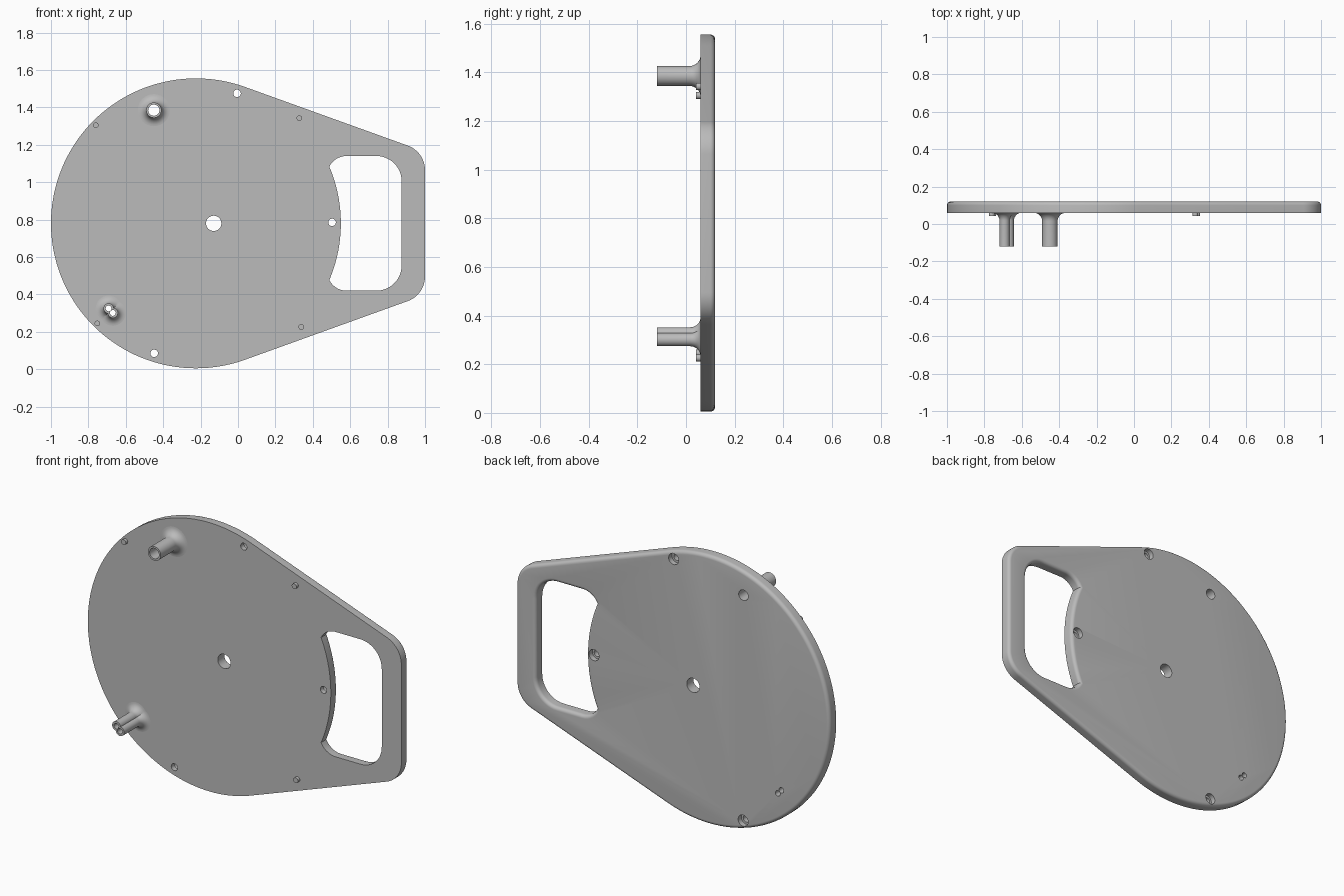
import bpy, bmesh
from math import sin, cos, radians, pi, hypot

if "Cube" in bpy.data.objects:
    bpy.data.objects.remove(bpy.data.objects["Cube"], do_unlink=True)

grey = bpy.data.materials.new("grey_plastic")
grey.use_nodes = True
GREY = (0.5, 0.5, 0.5, 1)
grey.diffuse_color = GREY
grey.node_tree.nodes["Principled BSDF"].inputs["Base Color"].default_value = GREY

MID = 0.78                  # height of the plate's centre line
FRONT, BACK = 0.06, 0.12    # plate faces
TIP = -0.12                 # free end of the posts
ROUND = 0.02                # rounding of the rear edges


def arc(cx, cz, r, a0, a1, n):
    angles = [radians(a0 + (a1 - a0) * i / n) for i in range(n + 1)]
    return [(cx + r * cos(a), cz + r * sin(a)) for a in angles]


def mirrored(upper):
    """Close an upper half outline with its reflection, dropping doubles."""
    pts = []
    for p in upper + [(x, 2 * MID - z) for x, z in reversed(upper)]:
        if not pts or hypot(p[0] - pts[-1][0], p[1] - pts[-1][1]) > 0.005:
            pts.append(p)
    return pts


def offset(pts, d):
    """Move an anticlockwise outline outward by d."""
    normals = []
    for (x0, z0), (x1, z1) in zip(pts, pts[1:] + pts[:1]):
        length = hypot(x1 - x0, z1 - z0)
        normals.append(((z1 - z0) / length, (x0 - x1) / length))
    out = []
    for i, (x, z) in enumerate(pts):
        (ax, az), (bx, bz) = normals[i - 1], normals[i]
        k = d / (1 + ax * bx + az * bz)
        out.append((x + (ax + bx) * k, z + (az + bz) * k))
    return out


def skin(name, rings):
    """Solid through a stack of (y, outline) rings."""
    bm = bmesh.new()
    loops = [[bm.verts.new((x, y, z)) for x, z in pts] for y, pts in rings]
    n = len(loops[0])
    for a, b in zip(loops, loops[1:]):
        for i in range(n):
            j = (i + 1) % n
            bm.faces.new((a[i], a[j], b[j], b[i]))
    bm.faces.new(loops[0])
    bm.faces.new(loops[-1])
    bmesh.ops.recalc_face_normals(bm, faces=bm.faces)
    mesh = bpy.data.meshes.new(name)
    bm.to_mesh(mesh)
    bm.free()
    mesh.materials.append(grey)
    ob = bpy.data.objects.new(name, mesh)
    bpy.context.collection.objects.link(ob)
    return ob


def turned(name, x, z, profile, n=32):
    """Round part along y from (y, radius) pairs."""
    return skin(name, [(y, arc(x, z, r, 0, 360, n)[:-1]) for y, r in profile])


def rounded_slab(name, pts, sign, start, end=None):
    """Slab whose rear rim curves inward (-1) or flares outward (+1)."""
    rings = [(start, pts)]
    for i in range(7):
        t = i / 6 * pi / 2
        rings.append((BACK - ROUND + ROUND * sin(t),
                      offset(pts, sign * ROUND * (1 - cos(t)))))
    if end:
        rings.append((end, offset(pts, sign * ROUND)))
    return skin(name, rings)


def combine(ob, others, operation):
    """Apply booleans and remove the helper solids."""
    bpy.context.view_layer.objects.active = ob
    for other in others:
        mod = ob.modifiers.new("combine", "BOOLEAN")
        mod.operation, mod.solver, mod.object = operation, "EXACT", other
        bpy.ops.object.modifier_apply(modifier=mod.name)
        bpy.data.objects.remove(other, do_unlink=True)


def post(name, x, z, r, flare):
    """Post with a curved flare where it meets the plate."""
    profile = [(TIP, r)]
    for i in range(9):
        t = i / 8 * pi / 2
        profile.append((FRONT - flare + flare * sin(t), r + flare * (1 - cos(t))))
    profile.append((FRONT + 0.002, r + flare))
    return turned(name, x, z, profile)


def bore(x, z, r):
    return turned("bore_cutter", x, z, [(TIP - 0.02, r), (BACK + 0.02, r)])


# Plate: large disc running tangentially into a narrower grip end
plate = rounded_slab("plate", mirrored(
    arc(0.86, 1.064, 0.14, 0, 70.2, 12) + arc(-0.225, MID, 0.775, 70.2, 180, 44)),
    -1, FRONT)

# Grip opening with flared rear edge
opening = rounded_slab("opening_cutter", mirrored(
    arc(0.74, 1.005, 0.135, 0, 90, 12) + arc(0.58, 1.037, 0.103, 90, 153.4, 7)
    + arc(-0.225, MID, 0.775, 22, 0, 14)), 1, FRONT - 0.02, BACK + 0.02)

# Screw holes, counterbored from the rear, and the central hole
cutters = [opening, bore(-0.13, MID, 0.041)]
for x, z in ((-0.005, 1.475), (0.503, 0.785), (-0.448, 0.085)):
    cutters.append(turned("screw_cutter", x, z, [
        (FRONT - 0.02, 0.02), (BACK - 0.03, 0.02),
        (BACK - 0.03, 0.032), (BACK + 0.02, 0.032)]))

# Posts and the bores that run through them and the plate
single = (-0.45, 1.385, 0.03)
twins = [(-0.692, 0.325, 0.0155), (-0.669, 0.301, 0.0155)]
upper_post = post("upper_post", single[0], single[1], 0.041, 0.045)
lower_post, twin = [post("lower_twin_post", x, z, 0.027, 0.042) for x, z, r in twins]
combine(lower_post, [twin], "UNION")
combine(upper_post, [bore(*single)], "DIFFERENCE")
combine(lower_post, [bore(*b) for b in twins], "DIFFERENCE")
combine(plate, cutters + [bore(*b) for b in [single] + twins], "DIFFERENCE")

# Short locating pins
pins = [turned("locating_pin", x, z, [(0.042, 0.015), (FRONT + 0.002, 0.015)], 20)
        for x, z in ((-0.76, 1.305), (0.328, 1.342), (-0.752, 0.245), (0.338, 0.226))]

# Smooth curved walls, keep edges sharp
bpy.ops.object.select_all(action="DESELECT")
for ob in [plate, upper_post, lower_post] + pins:
    ob.select_set(True)
bpy.context.view_layer.objects.active = plate
bpy.ops.object.shade_smooth_by_angle(angle=radians(32))
